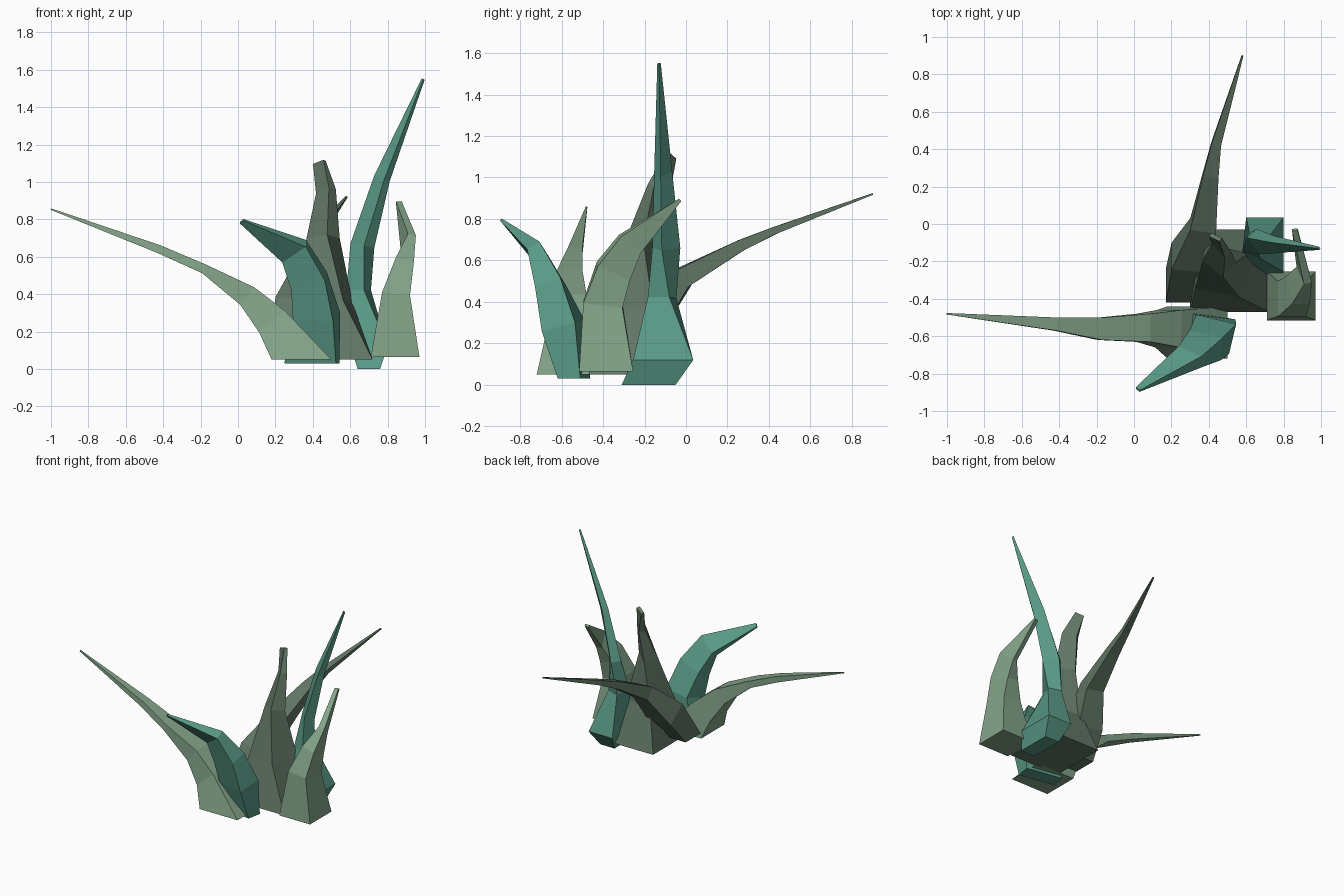
import bpy, bmesh
from math import radians, sin, cos
from mathutils import Vector


def material(name, rgb):
    m = bpy.data.materials.new(name)
    m.diffuse_color = (*rgb, 1)
    return m


SAGE = material("sage", (0.23, 0.37, 0.25))
TEAL = material("teal", (0.10, 0.32, 0.24))
MOSS = material("moss", (0.12, 0.18, 0.13))


def blade(name, mat, side_axis, rings, flat=1):
    """Loft four-sided sections along a path. Ring: x, y, z, half width, half depth, [roll].
    The first `flat` rings lie level; the rest follow the path."""
    bm = bmesh.new()
    pts = [Vector(r[:3]) for r in rings]
    loops = []
    for i, (p, r) in enumerate(zip(pts, rings)):
        if i < flat:
            t = Vector((0, 0, 1))
        else:
            a = (p - pts[max(i - 1, 0)]).normalized()
            b = (pts[i + 1] - p).normalized() if i + 1 < len(pts) else a
            t = (a + b).normalized()
        s = Vector(side_axis)
        s = (s - t * s.dot(t)).normalized()
        u = t.cross(s)
        roll = radians(r[5]) if len(r) > 5 else 0
        s, u = s * cos(roll) + u * sin(roll), u * cos(roll) - s * sin(roll)
        loops.append([bm.verts.new(p + s * r[3] * a + u * r[4] * b)
                      for a, b in ((-1, -1), (1, -1), (1, 1), (-1, 1))])
    for lo, hi in zip(loops, loops[1:]):
        for k in range(4):
            j = (k + 1) % 4
            bm.faces.new((lo[k], lo[j], hi[j], hi[k]))
    bm.faces.new(loops[0][::-1])
    bm.faces.new(loops[-1])
    bmesh.ops.recalc_face_normals(bm, faces=bm.faces)
    me = bpy.data.meshes.new(name)
    bm.to_mesh(me)
    bm.free()
    me.materials.append(mat)
    ob = bpy.data.objects.new(name, me)
    bpy.context.collection.objects.link(ob)
    return ob


X, Y = (1, 0, 0), (0, 1, 0)

# long leaf sweeping left
blade("left_leaf", SAGE, Y, [
    (0.34, -0.58, 0.05, 0.14, 0.16),
    (0.185, -0.56, 0.25, 0.10, 0.09),
    (0.05, -0.555, 0.39, 0.075, 0.06),
    (-0.18, -0.56, 0.535, 0.06, 0.025),
    (-0.42, -0.535, 0.64, 0.035, 0.022),
    (-1.0, -0.48, 0.855, 0.004, 0.004)])

# curled leaf at the front
blade("front_leaf", TEAL, X, [
    (0.395, -0.54, 0.03, 0.14, 0.055, -10),
    (0.42, -0.59, 0.28, 0.11, 0.085, -13),
    (0.38, -0.65, 0.47, 0.095, 0.065, -5),
    (0.30, -0.71, 0.63, 0.08, 0.035),
    (0.02, -0.885, 0.79, 0.015, 0.006)])

# tall pointed leaf on the right
blade("tall_leaf", TEAL, X, [
    (0.70, -0.18, 0.00, 0.06, 0.13),
    (0.70, -0.11, 0.12, 0.10, 0.145),
    (0.645, -0.115, 0.42, 0.05, 0.055, -20),
    (0.665, -0.095, 0.66, 0.058, 0.036, -50),
    (0.77, -0.11, 1.02, 0.04, 0.022, -45),
    (0.99, -0.13, 1.55, 0.006, 0.006, -45)], flat=2)

# short leaf on the right, bending back
blade("right_leaf", SAGE, X, [
    (0.84, -0.385, 0.065, 0.13, 0.13),
    (0.845, -0.40, 0.39, 0.075, 0.095),
    (0.88, -0.35, 0.55, 0.05, 0.085, 8),
    (0.91, -0.27, 0.68, 0.022, 0.065, 18),
    (0.86, -0.03, 0.89, 0.015, 0.008)])

# broad central leaf
blade("centre_leaf", MOSS, X, [
    (0.51, -0.25, 0.05, 0.21, 0.22),
    (0.47, -0.25, 0.35, 0.12, 0.12, -12),
    (0.455, -0.20, 0.70, 0.072, 0.052, -40),
    (0.47, -0.13, 0.95, 0.054, 0.024, -50),
    (0.435, -0.07, 1.105, 0.033, 0.012, -30)])

# long leaf sweeping back
blade("back_leaf", MOSS, X, [
    (0.29, -0.33, 0.10, 0.12, 0.09),
    (0.30, -0.18, 0.32, 0.10, 0.09),
    (0.37, -0.01, 0.52, 0.07, 0.05),
    (0.41, 0.26, 0.67, 0.042, 0.028),
    (0.44, 0.43, 0.745, 0.026, 0.018),
    (0.58, 0.90, 0.92, 0.005, 0.004)])
